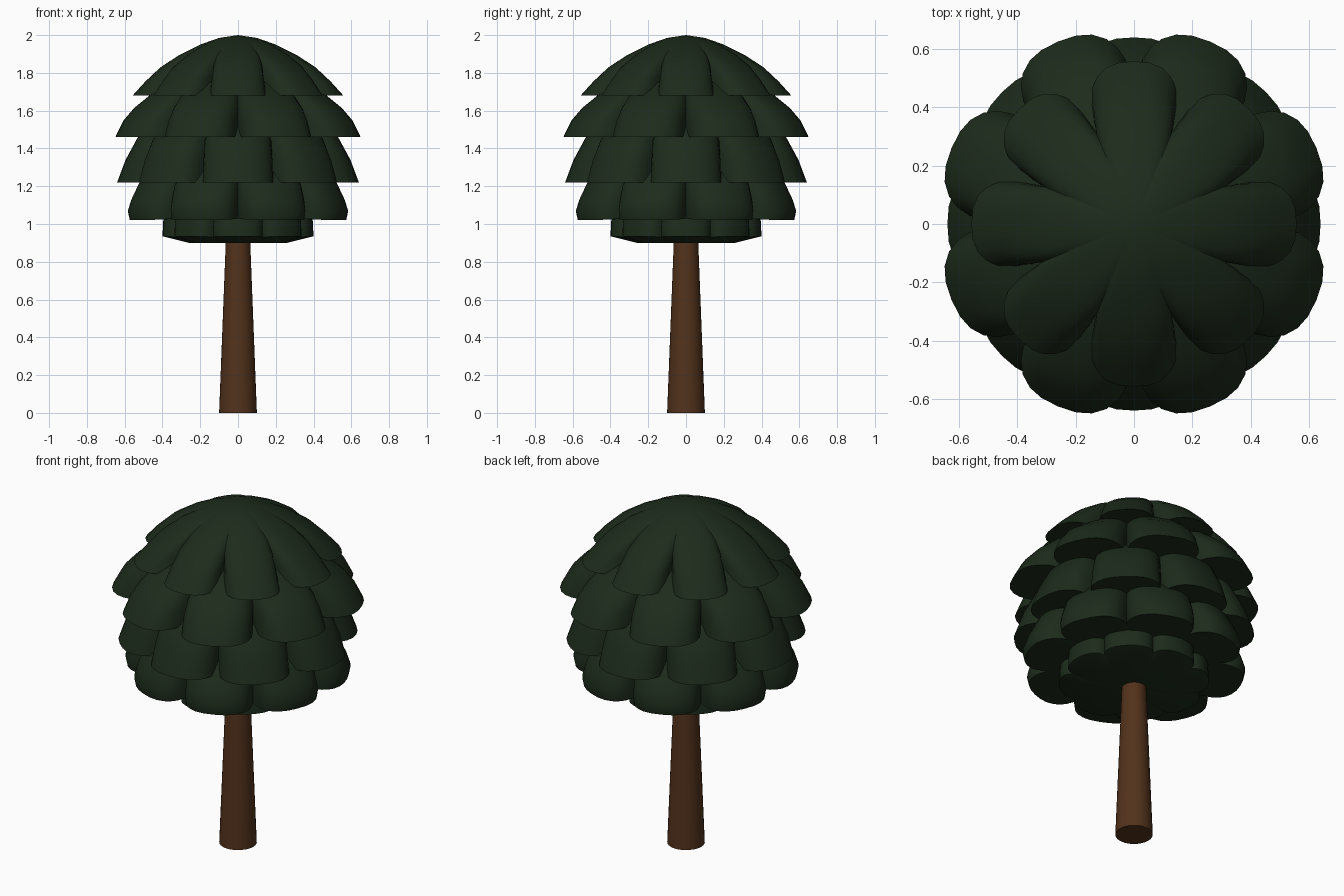
import bpy, bmesh, math

if "Cube" in bpy.data.objects:
    bpy.data.objects.remove(bpy.data.objects["Cube"])

LOBES = 8
# one scalloped lobe: (angle from lobe centre in degrees, fullness 0 = seam, 1 = tip)
HALF = [(0, 1.0), (5.5, 0.99), (10, 0.94), (14, 0.83), (17, 0.68), (19.5, 0.48), (21.3, 0.22), (22.5, 0.0)]
LOBE = [(-a, f) for a, f in HALF[:0:-1]] + HALF[:-1]


def material(name, rgb):
    m = bpy.data.materials.new(name)
    m.diffuse_color = (*rgb, 1)
    m.use_nodes = True
    m.node_tree.nodes["Principled BSDF"].inputs["Base Color"].default_value = m.diffuse_color
    return m


def finish(bm, name, mat, angle):
    bmesh.ops.recalc_face_normals(bm, faces=bm.faces[:])
    me = bpy.data.meshes.new(name)
    bm.to_mesh(me)
    bm.free()
    ob = bpy.data.objects.new(name, me)
    bpy.context.collection.objects.link(ob)
    me.materials.append(mat)
    bpy.ops.object.select_all(action='DESELECT')
    ob.select_set(True)
    bpy.context.view_layer.objects.active = ob
    bpy.ops.object.shade_smooth_by_angle(angle=math.radians(angle))
    return ob


def tier(name, phase, rings, mat, apex=None, base=None):
    """Loft lobed rings: (tip radius, seam radius, tip z, seam z)."""
    bm = bmesh.new()
    loops = []
    for rt, rs, zt, zs in rings:
        loop = []
        for k in range(LOBES):
            for a, f in LOBE:
                th = math.radians(phase + k * 360 / LOBES + a)
                r, z = rs + (rt - rs) * f, zs + (zt - zs) * f
                loop.append(bm.verts.new((r * math.cos(th), r * math.sin(th), z)))
        loops.append(loop)
    n = len(loops[0])
    for lo, hi in zip(loops, loops[1:]):
        for i in range(n):
            j = (i + 1) % n
            bm.faces.new((lo[i], lo[j], hi[j], hi[i]))
    for loop, z in ((loops[0], apex), (loops[-1], base)):
        if z is not None:
            c = bm.verts.new((0, 0, z))
            for i in range(n):
                bm.faces.new((loop[i], loop[(i + 1) % n], c))
    return finish(bm, name, mat, 40)


green = material("foliage_green", (0.012, 0.024, 0.011))
brown = material("bark_brown", (0.085, 0.032, 0.011))

# crown tiers from top to bottom, alternate tiers turned half a lobe
tier("foliage_top", 0, [
    (0.10, 0.10, 1.985, 1.985), (0.20, 0.20, 1.95, 1.945), (0.31, 0.29, 1.895, 1.89),
    (0.41, 0.335, 1.83, 1.84), (0.49, 0.34, 1.755, 1.78), (0.558, 0.34, 1.68, 1.68)],
    green, apex=2.0, base=1.68)
tier("foliage_upper", 22.5, [
    (0.24, 0.24, 1.80, 1.78), (0.38, 0.34, 1.745, 1.72), (0.485, 0.43, 1.68, 1.66),
    (0.57, 0.46, 1.615, 1.60), (0.63, 0.465, 1.55, 1.54), (0.678, 0.465, 1.46, 1.46)],
    green, apex=1.80, base=1.47)
tier("foliage_middle", 0, [
    (0.30, 0.30, 1.60, 1.58), (0.44, 0.40, 1.54, 1.50), (0.53, 0.46, 1.46, 1.44),
    (0.595, 0.475, 1.34, 1.34), (0.64, 0.475, 1.22, 1.22)],
    green, apex=1.60, base=1.24)
tier("foliage_lower", 22.5, [
    (0.32, 0.32, 1.36, 1.34), (0.46, 0.42, 1.30, 1.26), (0.54, 0.46, 1.22, 1.20),
    (0.585, 0.465, 1.13, 1.13), (0.606, 0.465, 1.07, 1.07), (0.595, 0.46, 1.02, 1.03)],
    green, apex=1.36, base=1.04)
tier("foliage_bottom", 0, [
    (0.37, 0.32, 1.10, 1.10), (0.395, 0.34, 1.03, 1.03),
    (0.40, 0.34, 0.935, 0.93), (0.26, 0.25, 0.90, 0.90)],
    green, apex=1.10, base=0.90)

# tapered trunk
bm = bmesh.new()
bmesh.ops.create_cone(bm, cap_ends=True, segments=32, radius1=0.10, radius2=0.063, depth=0.95)
bmesh.ops.translate(bm, verts=bm.verts[:], vec=(0, 0, 0.475))
finish(bm, "trunk", brown, 40)
